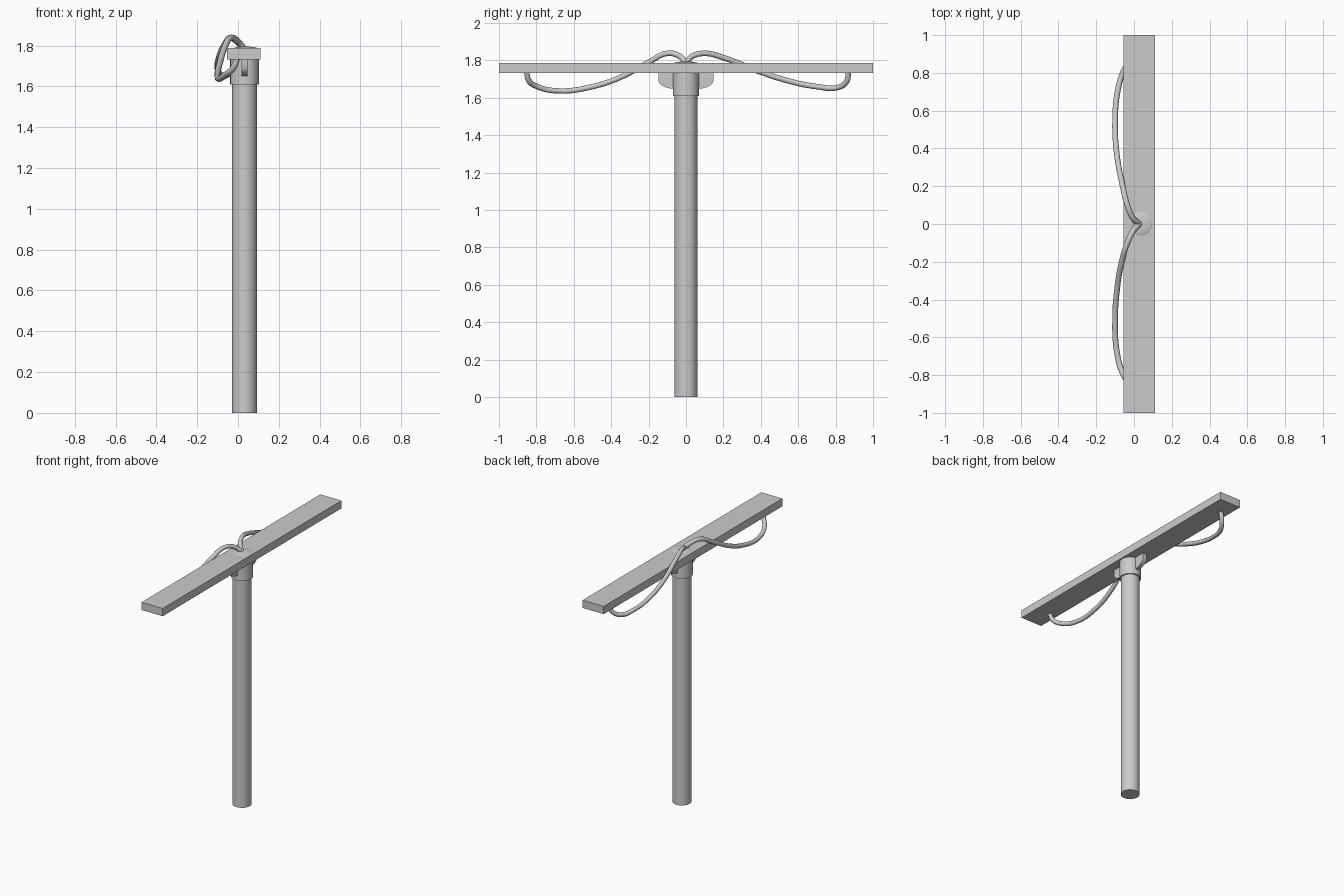
import bpy, bmesh
from mathutils import Matrix

if "Cube" in bpy.data.objects:
    bpy.data.objects.remove(bpy.data.objects["Cube"])

CX = 0.032  # pole axis


def mesh_object(name, bm, angle=0.6):
    bmesh.ops.recalc_face_normals(bm, faces=bm.faces)
    me = bpy.data.meshes.new(name)
    bm.to_mesh(me)
    bm.free()
    ob = bpy.data.objects.new(name, me)
    bpy.context.collection.objects.link(ob)
    bpy.ops.object.select_all(action='DESELECT')
    ob.select_set(True)
    bpy.context.view_layer.objects.active = ob
    bpy.ops.object.shade_smooth_by_angle(angle=angle)
    return ob


def cylinder(name, r, z0, z1):
    bm = bmesh.new()
    bmesh.ops.create_cone(bm, cap_ends=True, segments=32, radius1=r, radius2=r,
                          depth=z1 - z0,
                          matrix=Matrix.Translation((CX, 0, (z0 + z1) / 2)))
    return mesh_object(name, bm)


def prism(name, yz, x0, x1):
    # extrude a side profile across x
    bm = bmesh.new()
    face = bm.faces.new([bm.verts.new((x0, y, z)) for y, z in yz])
    ext = bmesh.ops.extrude_face_region(bm, geom=[face])
    bmesh.ops.translate(bm, vec=(x1 - x0, 0, 0),
                        verts=[v for v in ext['geom'] if isinstance(v, bmesh.types.BMVert)])
    return mesh_object(name, bm)


def cable(name, pts, r):
    cu = bpy.data.curves.new(name, 'CURVE')
    cu.dimensions = '3D'
    cu.bevel_depth = r
    cu.bevel_resolution = 3
    cu.resolution_u = 6
    cu.use_fill_caps = True
    sp = cu.splines.new('BEZIER')
    sp.bezier_points.add(len(pts) - 1)
    for bp, p in zip(sp.bezier_points, pts):
        bp.co = p
        bp.handle_left_type = bp.handle_right_type = 'AUTO'
    bpy.context.collection.objects.link(bpy.data.objects.new(name, cu))


# upright pole and its socket
cylinder("pole", 0.061, 0, 1.63)
cylinder("socket", 0.07, 1.61, 1.74)

# crossbar
prism("crossbar", [(-1, 1.732), (1, 1.732), (1, 1.787), (-1, 1.787)], -0.055, 0.11)

# low dome cap on top of the crossbar
bm = bmesh.new()
bmesh.ops.create_uvsphere(bm, u_segments=32, v_segments=12, radius=1,
                          matrix=Matrix.Translation((0.037, 0, 1.782))
                          @ Matrix.Diagonal((0.065, 0.068, 0.013, 1)))
mesh_object("dome_cap", bm)

# gusset ribs either side of the socket
for side, label in ((-1, "front"), (1, "back")):
    rib = [(0.05, 1.65), (0.085, 1.65), (0.115, 1.658), (0.137, 1.672),
           (0.147, 1.69), (0.147, 1.74), (0.05, 1.74)]
    prism(label + "_rib", [(side * y, z) for y, z in rib], 0.018, 0.046)

# hanging cables from the cap to the underside of the crossbar
cable("front_cable", [(0.03, 0, 1.785), (0.0, -0.03, 1.82), (-0.035, -0.1, 1.838),
                      (-0.065, -0.2, 1.79), (-0.09, -0.35, 1.71), (-0.1, -0.5, 1.66),
                      (-0.09, -0.68, 1.637), (-0.055, -0.8, 1.662),
                      (-0.02, -0.842, 1.695), (-0.005, -0.852, 1.738)], 0.015)
cable("back_cable", [(0.03, 0, 1.785), (-0.005, 0.03, 1.82), (-0.035, 0.1, 1.838),
                     (-0.06, 0.2, 1.815), (-0.092, 0.38, 1.745), (-0.1, 0.55, 1.69),
                     (-0.087, 0.7, 1.66), (-0.055, 0.81, 1.655),
                     (-0.02, 0.86, 1.69), (-0.005, 0.868, 1.738)], 0.015)
